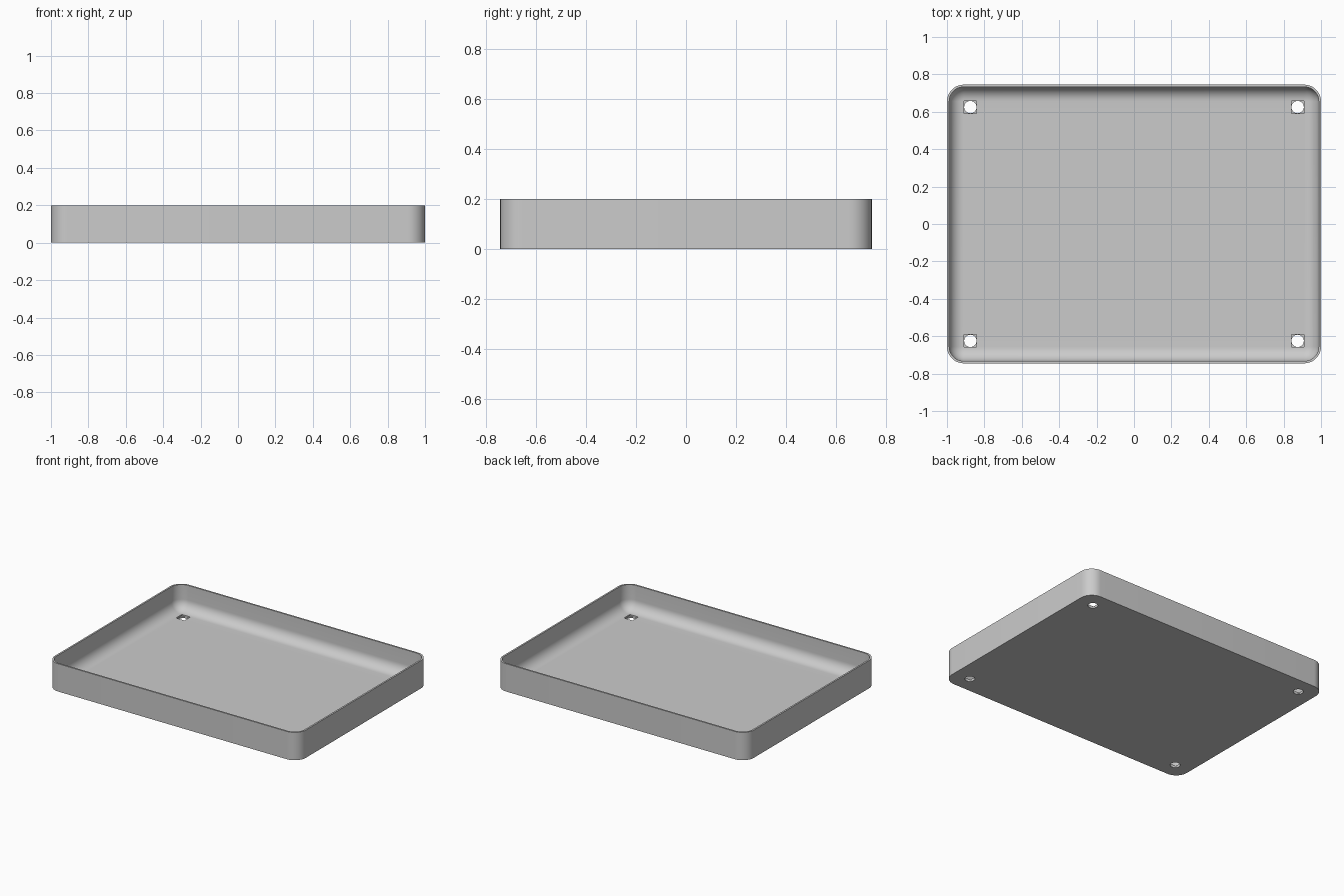
import bpy, bmesh, math

cube = bpy.data.objects.get("Cube")
if cube:
    bpy.data.objects.remove(cube, do_unlink=True)

HALF_X, HALF_Y, HEIGHT = 1.0, 0.745, 0.2
CORNER, WALL, FLOOR, FILLET = 0.09, 0.012, 0.02, 0.075
HOLE_X, HOLE_Y, HOLE_R = 0.875, 0.625, 0.033
STEPS = 12

grey = bpy.data.materials.new("light grey")
grey.use_nodes = True
grey.diffuse_color = (0.6, 0.6, 0.6, 1)
grey.node_tree.nodes["Principled BSDF"].inputs["Base Color"].default_value = (0.6, 0.6, 0.6, 1)


def rounded_ring(bm, inset, z):
    """Loop of vertices around a rounded rectangle, inset from the outside."""
    radius = CORNER - inset
    ring = []
    for i, (sx, sy) in enumerate([(1, 1), (-1, 1), (-1, -1), (1, -1)]):
        for s in range(STEPS + 1):
            a = math.pi / 2 * (i + s / STEPS)
            ring.append(bm.verts.new((sx * (HALF_X - CORNER) + radius * math.cos(a),
                                      sy * (HALF_Y - CORNER) + radius * math.sin(a), z)))
    return ring


# Tray: outer wall, thin rim, inner wall, fillet down to the floor
profile = [(0, 0), (0, HEIGHT), (WALL, HEIGHT)]
for s in range(STEPS + 1):
    a = math.pi / 2 * s / STEPS
    profile.append((WALL + FILLET * (1 - math.cos(a)), FLOOR + FILLET * (1 - math.sin(a))))

bm = bmesh.new()
rings = [rounded_ring(bm, inset, z) for inset, z in profile]
for low, high in zip(rings, rings[1:]):
    for i in range(len(low)):
        j = (i + 1) % len(low)
        bm.faces.new((low[i], low[j], high[j], high[i]))
bm.faces.new(reversed(rings[0]))
bm.faces.new(rings[-1])
bmesh.ops.recalc_face_normals(bm, faces=bm.faces)
mesh = bpy.data.meshes.new("tray")
bm.to_mesh(mesh)
bm.free()
mesh.materials.append(grey)
tray = bpy.data.objects.new("tray", mesh)
bpy.context.collection.objects.link(tray)


def cut(cutter):
    """Subtract a helper from the tray and remove the helper."""
    cutter.hide_render = True
    cutter.data.materials.append(grey)
    mod = tray.modifiers.new("cut", "BOOLEAN")
    mod.operation, mod.solver, mod.object = "DIFFERENCE", "EXACT", cutter
    bpy.ops.object.select_all(action="DESELECT")
    bpy.context.view_layer.objects.active = tray
    tray.select_set(True)
    bpy.ops.object.modifier_apply(modifier=mod.name)
    bpy.data.objects.remove(cutter, do_unlink=True)


# Corner screw holes, each with a shallow square seat
for x in (-HOLE_X, HOLE_X):
    for y in (-HOLE_Y, HOLE_Y):
        bpy.ops.mesh.primitive_cylinder_add(vertices=32, radius=HOLE_R, depth=0.2, location=(x, y, 0))
        cut(bpy.context.object)
        bpy.ops.mesh.primitive_cube_add(size=1, location=(x, y, FLOOR / 2 + 0.05))
        seat = bpy.context.object
        seat.scale = (HOLE_R * 2.04, HOLE_R * 2.04, 0.1)
        cut(seat)

bpy.ops.object.select_all(action="DESELECT")
tray.select_set(True)
bpy.context.view_layer.objects.active = tray
bpy.ops.object.shade_smooth_by_angle(angle=math.radians(30))
